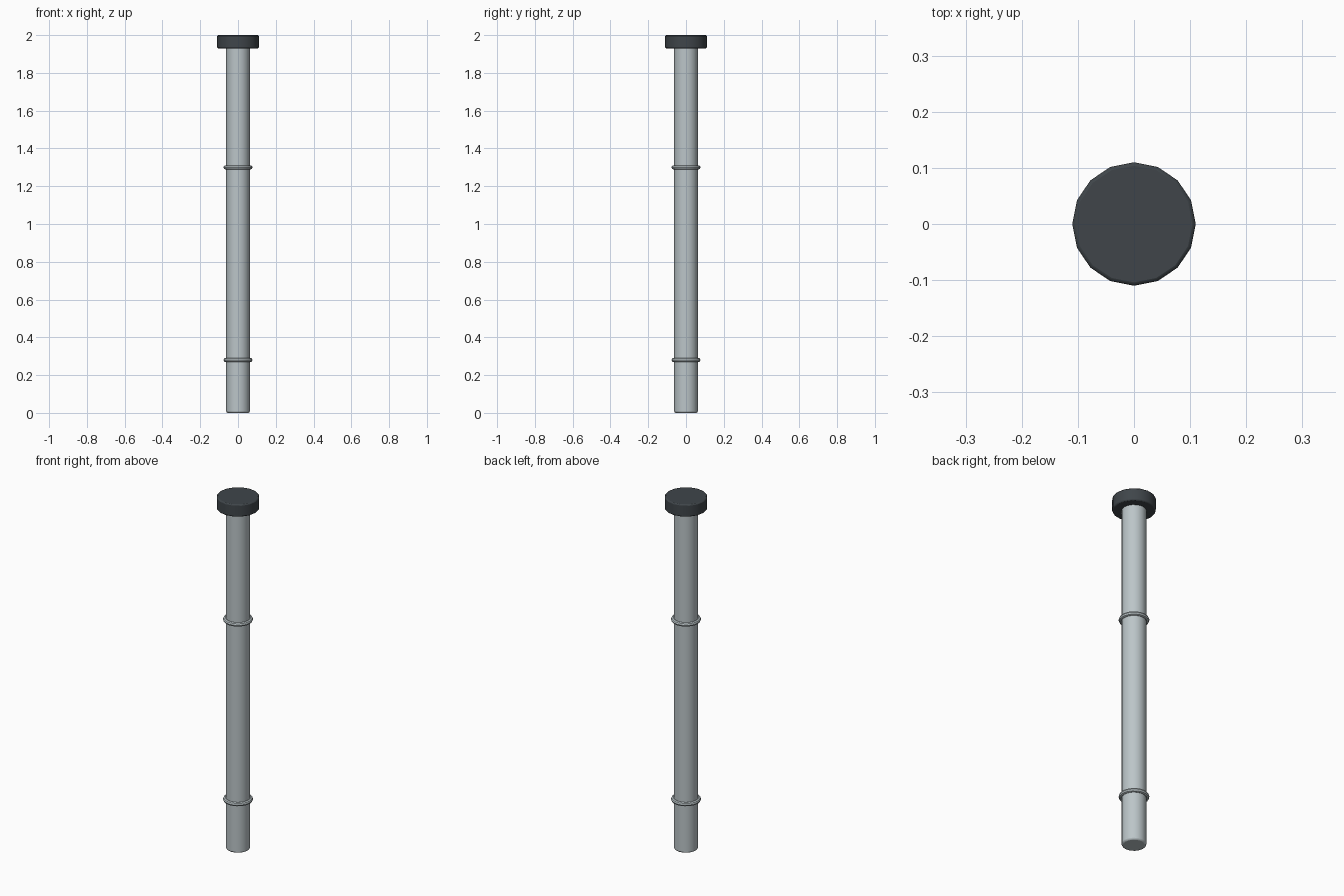
import bpy
from math import radians

if "Cube" in bpy.data.objects:
    bpy.data.objects.remove(bpy.data.objects["Cube"])


def material(name, color):
    mat = bpy.data.materials.new(name)
    mat.diffuse_color = (*color, 1)
    mat.use_nodes = True
    mat.node_tree.nodes["Principled BSDF"].inputs["Base Color"].default_value = mat.diffuse_color
    return mat


steel = material("steel", (0.50, 0.56, 0.58))
dark = material("dark_cap", (0.05, 0.06, 0.068))


def finish(name, mat):
    obj = bpy.context.object
    obj.name = name
    obj.data.materials.append(mat)
    bpy.ops.object.shade_smooth_by_angle(angle=radians(35))
    return obj


def cylinder(name, radius, z0, z1, bevel, mat):
    bpy.ops.mesh.primitive_cylinder_add(
        vertices=16, radius=radius, depth=z1 - z0, location=(0, 0, (z0 + z1) / 2))
    obj = finish(name, mat)
    # Soften only the rim edges
    mod = obj.modifiers.new("rim_bevel", 'BEVEL')
    mod.width = bevel
    mod.segments = 2
    mod.limit_method = 'ANGLE'
    mod.angle_limit = radians(40)


# Main pipe and its wider end cap
cylinder("pipe", 0.0625, 0.0, 1.94, 0.008, steel)
cylinder("end_cap", 0.11, 1.93, 2.0, 0.006, dark)

# Thin collars around the pipe
for name, z in (("lower_ring", 0.28), ("upper_ring", 1.30)):
    bpy.ops.mesh.primitive_torus_add(
        major_radius=0.066, minor_radius=0.011,
        major_segments=24, minor_segments=8, location=(0, 0, z))
    obj = finish(name, steel)
    obj.data.shade_smooth()
